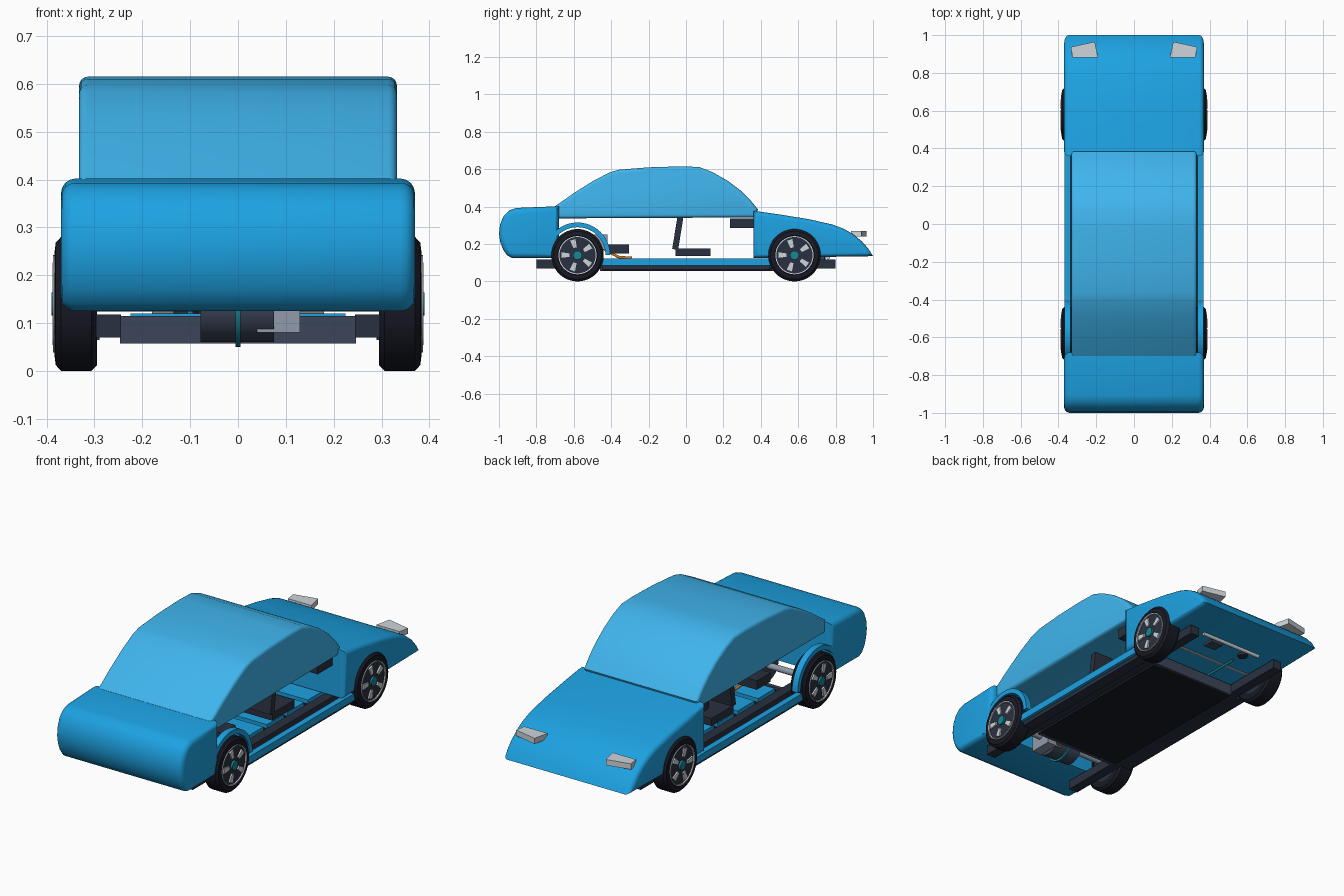
import bpy, bmesh, math
from mathutils import Matrix, Vector

if "Cube" in bpy.data.objects:
    bpy.data.objects.remove(bpy.data.objects["Cube"])


def material(name, rgb):
    m = bpy.data.materials.new(name)
    m.diffuse_color = (*rgb, 1)
    m.use_nodes = True
    m.node_tree.nodes["Principled BSDF"].inputs["Base Color"].default_value = m.diffuse_color
    return m


BLUE = material("body_blue", (0.012, 0.36, 0.76))
GLASS = material("cabin_blue", (0.05, 0.46, 0.85))
DARK = material("dark_trim", (0.022, 0.03, 0.05))
BLACK = material("rubber", (0.009, 0.01, 0.018))
SLATE = material("slate", (0.045, 0.06, 0.1))
SILVER = material("silver", (0.62, 0.66, 0.7))
GREY = material("metal", (0.28, 0.33, 0.4))
TEAL = material("teal", (0.01, 0.24, 0.3))
ORANGE = material("orange", (0.7, 0.2, 0.02))


def finish(name, bm, mat):
    bmesh.ops.recalc_face_normals(bm, faces=bm.faces)
    me = bpy.data.meshes.new(name)
    bm.to_mesh(me)
    bm.free()
    ob = bpy.data.objects.new(name, me)
    me.materials.append(mat)
    bpy.context.collection.objects.link(ob)
    return ob


def prism(name, pts, x0, x1, mat, bevel=0):
    """Side profile (y, z) extruded across x, with rounded side edges."""
    bm = bmesh.new()
    f = bm.faces.new([bm.verts.new((x0, y, z)) for y, z in pts])
    ext = bmesh.ops.extrude_face_region(bm, geom=[f])["geom"]
    bmesh.ops.translate(bm, vec=(x1 - x0, 0, 0),
                        verts=[v for v in ext if isinstance(v, bmesh.types.BMVert)])
    if bevel:
        rim = [e for e in bm.edges if abs(e.verts[0].co.x - e.verts[1].co.x) < 1e-5]
        bmesh.ops.bevel(bm, geom=rim, offset=bevel, segments=4, profile=0.5,
                        affect='EDGES', clamp_overlap=False)
    return finish(name, bm, mat)


def box(name, x, y, z, mat, tilt=0):
    """Box from (min, max) ranges, tilted about x."""
    bm = bmesh.new()
    size = [r[1] - r[0] for r in (x, y, z)]
    mid = Vector([(r[0] + r[1]) / 2 for r in (x, y, z)])
    bmesh.ops.create_cube(bm, size=1, matrix=Matrix.Translation(mid)
                          @ Matrix.Rotation(tilt, 4, 'X') @ Matrix.Diagonal((*size, 1)))
    return finish(name, bm, mat)


def lathe(name, prof, centre, side, mat, n=48):
    """Closed (radius, x) profile spun around the x direction."""
    bm = bmesh.new()
    rings = []
    for i in range(n):
        a = 2 * math.pi * i / n
        rings.append([bm.verts.new((centre[0] + side * x, centre[1] + r * math.cos(a),
                                    centre[2] + r * math.sin(a))) for r, x in prof])
    for i in range(n):
        p, q = rings[i], rings[(i + 1) % n]
        for j in range(len(prof)):
            k = (j + 1) % len(prof)
            bm.faces.new((p[j], p[k], q[k], q[j]))
    return finish(name, bm, mat)


def rod(name, a, b, r, mat, n=20):
    a, b = Vector(a), Vector(b)
    bm = bmesh.new()
    rot = (b - a).to_track_quat('Z', 'Y').to_matrix().to_4x4()
    bmesh.ops.create_cone(bm, cap_ends=True, segments=n, radius1=r, radius2=r,
                          depth=(b - a).length, matrix=Matrix.Translation((a + b) / 2) @ rot)
    return finish(name, bm, mat)


# Body shells: long sloping nose, blunt tail and cabin
prism("nose_body", [(0.36, 0.125), (0.36, 0.378), (0.50, 0.358), (0.66, 0.332), (0.78, 0.305),
                    (0.84, 0.283), (0.89, 0.255), (0.94, 0.215), (0.975, 0.175), (1.0, 0.135)],
      -0.37, 0.37, BLUE, 0.025)
prism("tail_body", [(-0.68, 0.125), (-0.93, 0.125), (-0.957, 0.14), (-0.978, 0.17), (-0.993, 0.21),
                    (-1.0, 0.255), (-0.994, 0.305), (-0.975, 0.35), (-0.945, 0.38), (-0.905, 0.393),
                    (-0.68, 0.402)], -0.37, 0.37, BLUE, 0.03)
prism("cabin", [(-0.69, 0.337), (-0.70, 0.402), (-0.60, 0.472), (-0.50, 0.535), (-0.41, 0.582),
                (-0.36, 0.597), (-0.20, 0.61), (-0.03, 0.615), (0.07, 0.612), (0.14, 0.585),
                (0.22, 0.54), (0.29, 0.488), (0.34, 0.44), (0.385, 0.385), (0.37, 0.342)],
      -0.332, 0.332, GLASS, 0.018)

# Chassis, battery tray and modules
box("battery_tray", (-0.247, 0.247), (-0.45, 0.46), (0.057, 0.1), BLACK)
for y in (-0.46, 0.45):
    box("cross_member", (-0.247, 0.247), (y, y + 0.02), (0.057, 0.115), SLATE)
for i in range(5):
    for s in (-1, 1):
        x = sorted((s * 0.02, s * 0.225))
        y = -0.42 + i * 0.17
        box("battery_module", x, (y, y + 0.14), (0.095, 0.12), BLUE)

# Seats, dashboard and rear bench
for s in (-1, 1):
    x = sorted((s * 0.06, s * 0.24))
    box("seat_cushion", x, (-0.055, 0.13), (0.135, 0.175), DARK)
    box("seat_back", x, (-0.06, -0.028), (0.17, 0.345), DARK, -0.16)
box("dashboard", (-0.30, 0.30), (0.235, 0.365), (0.285, 0.337), DARK)
box("rear_control_unit", (-0.2, 0.2), (-0.42, -0.305), (0.15, 0.197), DARK)

# Drive unit between the rear wheels
c = (0, -0.58, 0.14)
rod("drive_motor", (-0.078, -0.58, 0.14), (0.075, -0.58, 0.14), 0.08, SLATE, 40)
lathe("motor_ring", [(0.07, -0.005), (0.09, -0.005), (0.09, 0.005), (0.07, 0.005)], c, 1, TEAL)
box("gearbox", (0.04, 0.13), (-0.64, -0.52), (0.08, 0.16), GREY)
box("inverter", (-0.1, 0.1), (-0.53, -0.42), (0.17, 0.25), GREY)
for s in (-1, 1):
    rod("power_cable", (s * 0.08, -0.47, 0.19), (s * 0.08, -0.36, 0.13), 0.007, ORANGE)
    rod("floor_cable", (s * 0.08, -0.36, 0.13), (s * 0.08, -0.29, 0.125), 0.007, ORANGE)
for y in (-0.58, 0.58):
    rod("axle", (-0.36, y, 0.14), (0.36, y, 0.14), 0.016, GREY)

# Steering parts under the nose
rod("steering_rack", (-0.18, 0.76, 0.128), (0.18, 0.76, 0.128), 0.01, SILVER)
rod("pump", (-0.11, 0.72, 0.118), (-0.11, 0.72, 0.2), 0.025, DARK)
box("charger", (0.04, 0.11), (0.68, 0.74), (0.118, 0.18), SLATE)
rod("coolant_pipe", (-0.1, 0.45, 0.122), (-0.1, 0.66, 0.122), 0.006, TEAL)

for s in (-1, 1):
    # Frame rail, sill and rear wheel arch
    box("frame_rail", sorted((s * 0.245, s * 0.297)), (-0.80, 0.80), (0.07, 0.118), DARK)
    box("sill", sorted((s * 0.335, s * 0.367)), (-0.45, 0.45), (0.085, 0.122), BLUE)
    box("sill_base", sorted((s * 0.29, s * 0.35)), (-0.45, 0.45), (0.065, 0.086), DARK)
    arc = [math.pi * i / 24 for i in range(25)]
    ring = [(-0.58 + 0.175 * math.cos(a), 0.14 + 0.175 * math.sin(a)) for a in arc]
    ring += [(-0.58 + 0.15 * math.cos(a), 0.14 + 0.15 * math.sin(a)) for a in reversed(arc)]
    prism("rear_arch", ring, s * 0.335, s * 0.368, BLUE)

    # Headlight: wedge plate above the nose
    bm = bmesh.new()
    plan = [(0.19, 0.882), (0.208, 0.965), (0.335, 0.937), (0.325, 0.882)]
    low = [bm.verts.new((s * x, y, 0.24)) for x, y in plan]
    top = [bm.verts.new((s * x, y, 0.27)) for x, y in plan]
    bm.faces.new(low)
    bm.faces.new(top)
    for i in range(4):
        j = (i + 1) % 4
        bm.faces.new((low[i], low[j], top[j], top[i]))
    finish("headlight", bm, SILVER)

    # Wheels: tyre, rim ring, dark disc, five spokes and hub
    for y in (-0.58, 0.58):
        c = (s * 0.338, y, 0.14)
        lathe("tyre", [(0.095, -0.043), (0.128, -0.043), (0.14, -0.032), (0.14, 0.032),
                       (0.128, 0.043), (0.105, 0.046), (0.095, 0.04)], c, s, BLACK)
        lathe("rim_ring", [(0.097, 0.03), (0.102, 0.03), (0.102, 0.049), (0.097, 0.049)], c, s, SILVER)
        rod("wheel_disc", (s * 0.298, y, 0.14), (s * 0.38, y, 0.14), 0.098, DARK, 48)
        rod("hub", (s * 0.37, y, 0.14), (s * 0.39, y, 0.14), 0.024, TEAL)
        for i in range(5):
            a = math.pi / 2 + 0.3 + 2 * math.pi * i / 5
            ca, sa = math.cos(a), math.sin(a)
            quad = [(y + r * ca - w * sa, 0.14 + r * sa + w * ca)
                    for r, w in ((0.042, -0.009), (0.086, -0.015), (0.086, 0.015), (0.042, 0.009))]
            prism("spoke", quad, s * 0.372, s * 0.388, SILVER)

# Smooth shading with sharp edges kept
for ob in bpy.context.collection.objects:
    ob.select_set(True)
    bpy.context.view_layer.objects.active = ob
bpy.ops.object.shade_smooth_by_angle(angle=math.radians(30))
